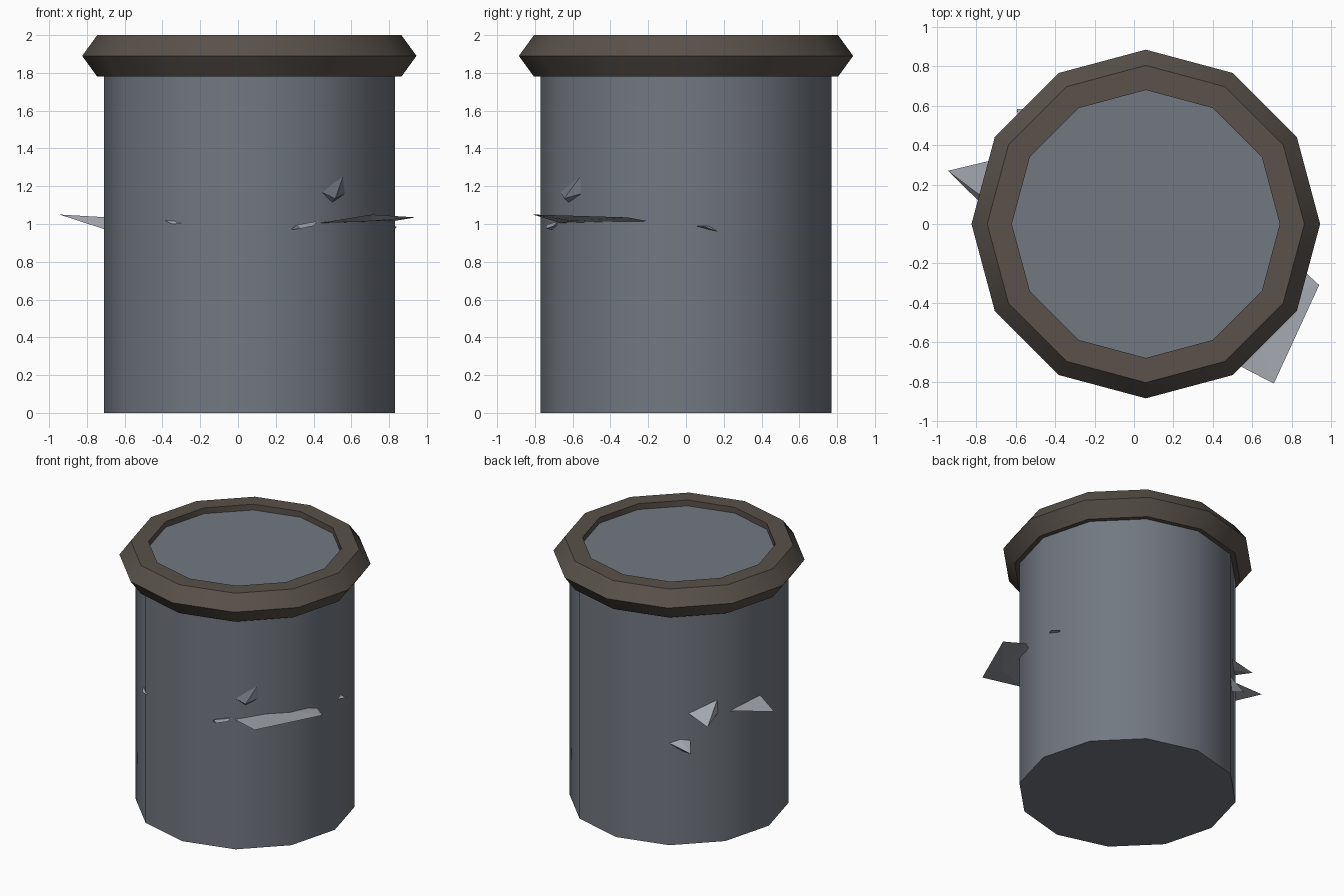
import bpy, bmesh, math
from mathutils import Vector

if "Cube" in bpy.data.objects:
    bpy.data.objects.remove(bpy.data.objects["Cube"])

CX, SIDES = 0.06, 12


def material(name, rgb):
    m = bpy.data.materials.new(name)
    m.diffuse_color = (*rgb, 1)
    m.use_nodes = True
    m.node_tree.nodes["Principled BSDF"].inputs["Base Color"].default_value = m.diffuse_color
    return m


def finish(name, bm, mat, smooth=False):
    bmesh.ops.recalc_face_normals(bm, faces=bm.faces[:])
    mesh = bpy.data.meshes.new(name)
    bm.to_mesh(mesh)
    bm.free()
    mesh.materials.append(mat)
    ob = bpy.data.objects.new(name, mesh)
    bpy.context.collection.objects.link(ob)
    if smooth:
        bpy.ops.object.select_all(action='DESELECT')
        ob.select_set(True)
        bpy.context.view_layer.objects.active = ob
        bpy.ops.object.shade_smooth_by_angle(angle=math.radians(35))
    return ob


def lathe(name, profile, mat, closed):
    """Turn a (radius, z) profile around the barrel axis."""
    bm = bmesh.new()
    rings = []
    for r, z in profile:
        rings.append([bm.verts.new((CX + r * math.cos(a), r * math.sin(a), z))
                      for a in (math.tau * i / SIDES for i in range(SIDES))])
    n = len(rings)
    for k in range(n if closed else n - 1):
        a, b = rings[k], rings[(k + 1) % n]
        for i in range(SIDES):
            j = (i + 1) % SIDES
            bm.faces.new((a[i], a[j], b[j], b[i]))
    if not closed:
        bm.faces.new(rings[0])
        bm.faces.new(rings[-1])
    return finish(name, bm, mat, smooth=True)


def shard(name, points, mat, depth=0.06):
    """Convex chip, rooted a little way inside the barrel wall."""
    bm = bmesh.new()
    mid = sum((Vector(p) for p in points), Vector()) / len(points)
    inward = Vector((CX - mid.x, -mid.y, 0)).normalized() * depth
    for p in points + [tuple(mid + inward)]:
        bm.verts.new(p)
    res = bmesh.ops.convex_hull(bm, input=bm.verts[:])
    loose = [v for v in bm.verts if not v.link_faces]
    bmesh.ops.delete(bm, geom=loose, context='VERTS')
    return finish(name, bm, mat)


steel = material("steel", (0.17, 0.19, 0.22))
brown = material("dark_brown", (0.10, 0.083, 0.07))
chip = material("chip_grey", (0.36, 0.38, 0.42))

# Barrel body and the angular rim around its top
lathe("barrel_body", [(0.77, 0), (0.77, 1.955)], steel, closed=False)
lathe("rim", [(0.68, 1.78), (0.805, 1.78), (0.885, 1.89), (0.805, 2.0), (0.68, 2.0)],
      brown, closed=True)

# Large flat plate on the front right
shard("plate_shard", [(0.94, -0.31, 1.035), (0.71, -0.81, 1.05), (0.43, -0.665, 1.005),
                      (0.82, -0.20, 1.015), (0.70, -0.60, 1.015)], chip, 0.2)
# Spike on the left
shard("left_spike", [(-0.945, 0.27, 1.05), (-0.61, 0.35, 0.995), (-0.69, 0.077, 1.035),
                     (-0.70, 0.03, 0.97)], chip, 0.15)
# Pyramid chip on the back left
shard("back_pyramid", [(-0.595, 0.585, 0.955), (-0.42, 0.57, 1.01),
                       (-0.565, 0.424, 1.10), (-0.57, 0.42, 1.0)], chip, 0.15)
# Lower chip on the back
shard("back_low_chip", [(-0.325, 0.667, 0.79), (-0.43, 0.56, 0.80), (-0.38, 0.61, 0.815),
                        (-0.48, 0.63, 0.735), (-0.39, 0.60, 0.72)], chip)
# Upper chip on the front right
shard("front_high_chip", [(0.44, -0.667, 1.17), (0.555, -0.56, 1.25), (0.565, -0.555, 1.16),
                          (0.50, -0.62, 1.115), (0.515, -0.645, 1.135)], steel)
# Small slivers
shard("front_sliver", [(0.28, -0.71, 0.97), (0.31, -0.74, 0.995), (0.42, -0.68, 1.015),
                       (0.40, -0.70, 0.99), (0.33, -0.74, 0.975)], chip)
shard("front_left_sliver", [(-0.39, -0.615, 1.02), (-0.35, -0.665, 1.0),
                            (-0.30, -0.68, 1.003), (-0.33, -0.66, 1.015)], chip)
shard("right_sliver", [(0.82, 0.05, 0.99), (0.84, 0.10, 0.985), (0.82, 0.17, 0.958),
                       (0.80, 0.12, 0.99)], chip)
